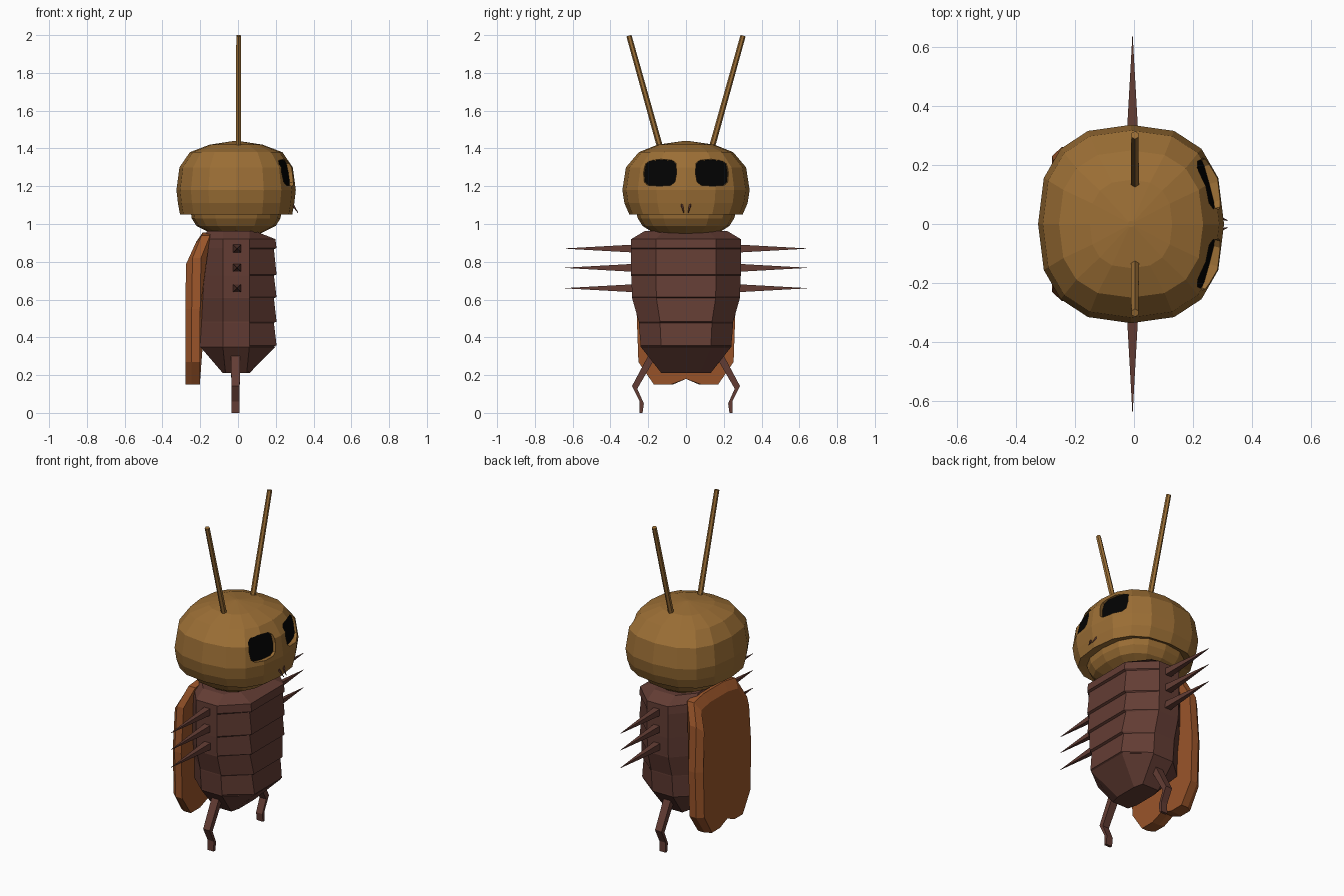
import bpy, bmesh, math
from mathutils import Matrix, Vector

if "Cube" in bpy.data.objects:
    bpy.data.objects.remove(bpy.data.objects["Cube"])


def material(name, rgb):
    m = bpy.data.materials.new(name)
    m.diffuse_color = (*[(c / 255) ** 2.2 for c in rgb], 1)
    m.use_nodes = True
    m.node_tree.nodes["Principled BSDF"].inputs["Base Color"].default_value = m.diffuse_color
    return m


TAN = material("tan shell", (154, 110, 56))
BROWN = material("dark brown", (99, 63, 55))
ORANGE = material("orange wing", (154, 86, 46))
BLACK = material("black", (10, 10, 10))


def loft(name, rings, mat):
    """Skin a stack of equal-length point rings and cap both ends."""
    bm = bmesh.new()
    rows = [[bm.verts.new(p) for p in r] for r in rings]
    n = len(rows[0])
    for a, b in zip(rows, rows[1:]):
        for i in range(n):
            j = (i + 1) % n
            bm.faces.new((a[i], a[j], b[j], b[i]))
    bm.faces.new(rows[0][::-1])
    bm.faces.new(rows[-1])
    bmesh.ops.recalc_face_normals(bm, faces=bm.faces)
    mesh = bpy.data.meshes.new(name)
    bm.to_mesh(mesh)
    bm.free()
    ob = bpy.data.objects.new(name, mesh)
    bpy.context.collection.objects.link(ob)
    mesh.materials.append(mat)
    return ob


def rounded(a, b, n, power=0.8):
    """Rounded-square outline with half sizes a and b."""
    pts = []
    for i in range(n):
        t = 2 * math.pi * i / n
        c, s = math.cos(t), math.sin(t)
        pts.append((math.copysign(abs(c) ** power, c) * a,
                    math.copysign(abs(s) ** power, s) * b))
    return pts


def rod(name, p, q, r0, r1, sides, mat):
    """Straight tapering rod from p to q."""
    p, q = Vector(p), Vector(q)
    rot = (q - p).to_track_quat('Z', 'Y')
    rings = []
    for c, r in ((p, r0), (q, r1)):
        rings.append([c + rot @ Vector((r * math.cos(t), r * math.sin(t), 0))
                      for t in [2 * math.pi * (i + .5) / sides for i in range(sides)]])
    return loft(name, rings, mat)


# Body: chamfered barrel, with overlapping lips on the belly
def body_ring(z, front, back, hy, side=1.0):
    fy, sx = hy * .55, .07 * side
    return [(front, -fy, z), (front, fy, z), (sx - .01, hy, z), (-sx - .01, hy, z),
            (-back, fy, z), (-back, -fy, z), (-sx - .01, -hy, z), (sx - .01, -hy, z)]


body = [body_ring(.21, .06, .08, .13, .8), body_ring(.35, .198, .2, .24)]
for z, hy in ((.355, .24), (.48, .25), (.61, .285), (.73, .29), (.87, .29)):
    body.append(body_ring(z - .003, .19, .2, hy))
    body.append(body_ring(z + .003, .204, .2, hy))
body += [body_ring(.92, .198, .185, .29), body_ring(.962, .09, .165, .22)]
loft("body", body, BROWN)

# Head: overhanging shell with a narrower jaw underneath
head_rings = [(.945, .12, .16), (.99, .21, .23), (1.03, .235, .255), (1.065, .24, .265),
              (1.05, .297, .30), (1.11, .308, .326), (1.18, .316, .337),
              (1.30, .30, .318), (1.38, .245, .25), (1.42, .14, .15), (1.44, .01, .01)]
head = loft("head", [[(x - .01, y, z) for x, y in rounded(a, b, 16)]
                     for z, a, b in head_rings], TAN)

# Eye sockets cut into the face, each with a dark eye plate
for s in (-1, 1):
    place = (Matrix.Translation((.24, s * .132, 1.268))
             @ Matrix.Rotation(math.radians(15 * s), 4, 'Z')
             @ Matrix.Rotation(math.radians(-10), 4, 'Y'))

    def outline(x, k=1.0):
        return [place @ Vector((x, y * k, z * k)) for y, z in rounded(.092, .074, 12, .55)]

    cutter = loft("socket_cutter", [outline(0), outline(.2)], TAN)
    cutter.hide_render = True
    mod = head.modifiers.new("socket", 'BOOLEAN')
    mod.operation = 'DIFFERENCE'
    mod.solver = 'EXACT'
    mod.object = cutter
    bpy.context.view_layer.objects.active = head
    bpy.ops.object.modifier_apply(modifier=mod.name)
    bpy.data.objects.remove(cutter)
    loft("eye", [outline(-.004, .98), outline(.004, .98)], BLACK)

for s in (-1, 1):
    # Antennae and small mouth fangs
    rod("antenna", (.003, s * .13, 1.38), (.003, s * .302, 1.997), .016, .014, 6, TAN)
    rod("fang", (.285, s * .024, 1.11), (.317, s * .012, 1.06), .008, .002, 4, BROWN)
    # Side spikes
    for z in (.87, .768, .66):
        rod("spike", (-.005, s * .26, z), (-.005, s * .64, z), .031, .001, 4, BROWN)
    # Bent legs with a flat rectangular section
    path = [(.18, .30), (.272, .135), (.234, .055), (.238, 0)]
    rings = []
    for (y, z), t, w in zip(path, (.017, .014, .011, .008), (.024, .022, .021, .021)):
        rings.append([(-.013 + dx * w, s * (y + dy * t), z + (dy * t * .5 if z else 0))
                      for dx, dy in ((-1, -1), (1, -1), (1, 1), (-1, 1))])
    loft("leg", rings, BROWN)

# Wing case: notched slab with a bevelled outer face, leaning in at the top
half = [(.10, .955), (.20, .94), (.245, .82), (.262, .55), (.252, .27), (.17, .15), (.08, .15)]
wing_outline = [(0, .955)] + half + [(0, .18)] + [(-y, z) for y, z in reversed(half)]


def wing_ring(x, k):
    pts = []
    for y, z in wing_outline:
        zz = .55 + (z - .55) * (k if z > .5 else 1)
        lean = max(0, z - .81) * .4
        pts.append((x + lean, y * k, zz))
    return pts


wing = loft("wing_case", [wing_ring(-.20, 1), wing_ring(-.245, 1), wing_ring(-.279, .88)], ORANGE)
